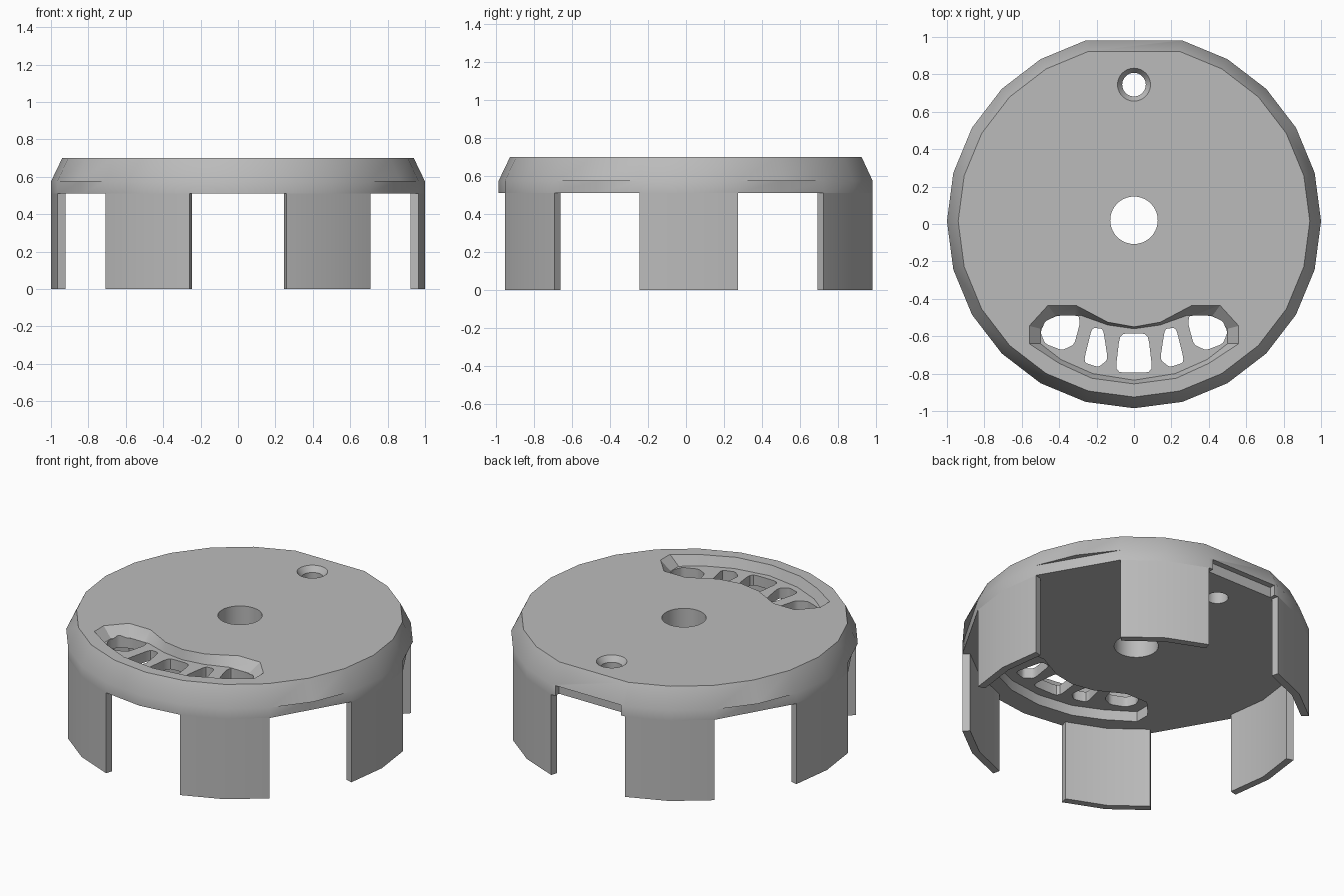
import bpy, bmesh
from math import sin, cos, radians

old = bpy.data.objects.get("Cube")
if old:
    bpy.data.objects.remove(old, do_unlink=True)

grey = bpy.data.materials.new("plain grey")
grey.use_nodes = True
grey.diffuse_color = (0.5, 0.5, 0.5, 1)
grey.node_tree.nodes["Principled BSDF"].inputs["Base Color"].default_value = (0.5, 0.5, 0.5, 1)

CY = 0.015                      # centre of the round plan
FLOOR, SHOULDER, TOP = 0.51, 0.575, 0.70


def polar(deg, r):
    """Point on the plan, angle measured from the front."""
    return (r * sin(radians(deg)), CY - r * cos(radians(deg)))


def loft(name, levels):
    """Closed solid through (outline, z) levels with equal point counts."""
    bm = bmesh.new()
    rings = [[bm.verts.new((x, y, z)) for x, y in pts] for pts, z in levels]
    n = len(rings[0])
    for a, b in zip(rings, rings[1:]):
        for i in range(n):
            j = (i + 1) % n
            bm.faces.new((a[i], a[j], b[j], b[i]))
    bm.faces.new(rings[0][::-1])
    bm.faces.new(rings[-1])
    bmesh.ops.remove_doubles(bm, verts=bm.verts, dist=1e-5)
    bmesh.ops.dissolve_degenerate(bm, edges=bm.edges, dist=1e-5)
    bmesh.ops.recalc_face_normals(bm, faces=bm.faces)
    mesh = bpy.data.meshes.new(name)
    bm.to_mesh(mesh)
    bm.free()
    mesh.materials.append(grey)
    ob = bpy.data.objects.new(name, mesh)
    bpy.context.collection.objects.link(ob)
    return ob


def select(ob):
    bpy.ops.object.select_all(action='DESELECT')
    ob.select_set(True)
    bpy.context.view_layer.objects.active = ob


def cut(target, cutter):
    cutter.hide_render = True
    mod = target.modifiers.new("cut", 'BOOLEAN')
    mod.operation, mod.solver, mod.object = 'DIFFERENCE', 'EXACT', cutter
    select(target)
    bpy.ops.object.modifier_apply(modifier=mod.name)
    bpy.data.objects.remove(cutter, do_unlink=True)


def mirrored(half):
    """Complete a right-hand outline that starts and ends on x = 0."""
    return half + [(-x, y) for x, y in half[-2:0:-1]]


def rounded(pts, t=0.22):
    """Round the corners of an outline with short quadratic arcs."""
    out = []
    for i, p in enumerate(pts):
        ends = [[p[k] + t * (q[k] - p[k]) for k in (0, 1)]
                for q in (pts[i - 1], pts[(i + 1) % len(pts)])]
        for s in (0, 0.33, 0.67, 1):
            out.append(tuple((1 - s) ** 2 * ends[0][k] + 2 * s * (1 - s) * p[k]
                             + s * s * ends[1][k] for k in (0, 1)))
    return out


def circle(y, r, n=40):
    return [(r * cos(radians(360 * i / n)), y + r * sin(radians(360 * i / n))) for i in range(n)]


# Chamfered disc: flat at the back, lower wall runs straight across the side gaps
angles = [a for a in range(0, 360, 15) if a != 180]
rim = [polar(a, 1) for a in angles]
wall = [polar(a, cos(radians(15)) if a in (60, 120, 240, 300) else 1) for a in angles]
lid = [polar(a, 0.94) for a in angles]
disc = loft("disc", [(wall, FLOOR), (wall, SHOULDER), (rim, SHOULDER), (lid, TOP)])

# Recess under the back edge
notch = [(-0.23, 0.945), (0.23, 0.945), (0.23, 1.1), (-0.23, 1.1)]
cut(disc, loft("notch_cutter", [(notch, 0.4), (notch, SHOULDER)]))

# Centre hole and countersunk back hole
cut(disc, loft("centre_cutter", [(circle(0.02, 0.127), 0.4), (circle(0.02, 0.127), 0.8)]))
small = circle(0.745, 0.063)
cut(disc, loft("back_cutter", [(small, 0.4), (small, 0.665), (circle(0.745, 0.088), TOP),
                               (circle(0.745, 0.088), 0.8)]))

# Grille pocket, sunk from both faces of the disc
mouth = mirrored([(0, -0.55), (0.14, -0.525), (0.31, -0.435), (0.46, -0.435), (0.56, -0.545),
                  (0.56, -0.64), (0.40, -0.745), (0.225, -0.825), (0, -0.855)])
base = mirrored([(0, -0.56), (0.14, -0.54), (0.28, -0.49), (0.42, -0.49), (0.5, -0.56),
                 (0.5, -0.64), (0.39, -0.725), (0.22, -0.80), (0, -0.835)])
cut(disc, loft("pocket_cutter", [(base, 0.64), (mouth, TOP), (mouth, 0.8)]))
cut(disc, loft("under_cutter", [(mouth, 0.4), (mouth, SHOULDER)]))

# Grille slots
middle = [(-0.075, -0.585), (0.075, -0.585), (0.1, -0.795), (-0.1, -0.795)]
narrow = [(0.225, -0.555), (0.165, -0.56), (0.14, -0.725), (0.19, -0.765), (0.27, -0.74)]
wide = [(0.41, -0.49), (0.295, -0.49), (0.29, -0.535), (0.32, -0.645),
        (0.385, -0.675), (0.475, -0.64), (0.5, -0.58), (0.475, -0.52)]
flip = lambda pts: [(-x, y) for x, y in pts]
for slot in (middle, narrow, flip(narrow), wide, flip(wide)):
    shape = rounded(slot)
    cut(disc, loft("slot_cutter", [(shape, 0.4), (shape, 0.8)]))

# Six curved legs under the rim
parts = [disc]
names = ["front_left", "left", "back_left", "back_right", "right", "front_right"]
for i, name in enumerate(names):
    mid = 30 + 60 * i
    span = (mid - 15, mid, mid + 15)
    plan = [polar(a, 1) for a in span] + [polar(a, 0.955) for a in span[::-1]]
    parts.append(loft(name + "_leg", [(plan, 0), (plan, FLOOR)]))

for ob in parts:
    select(ob)
    bpy.ops.object.shade_smooth_by_angle(angle=radians(30))
